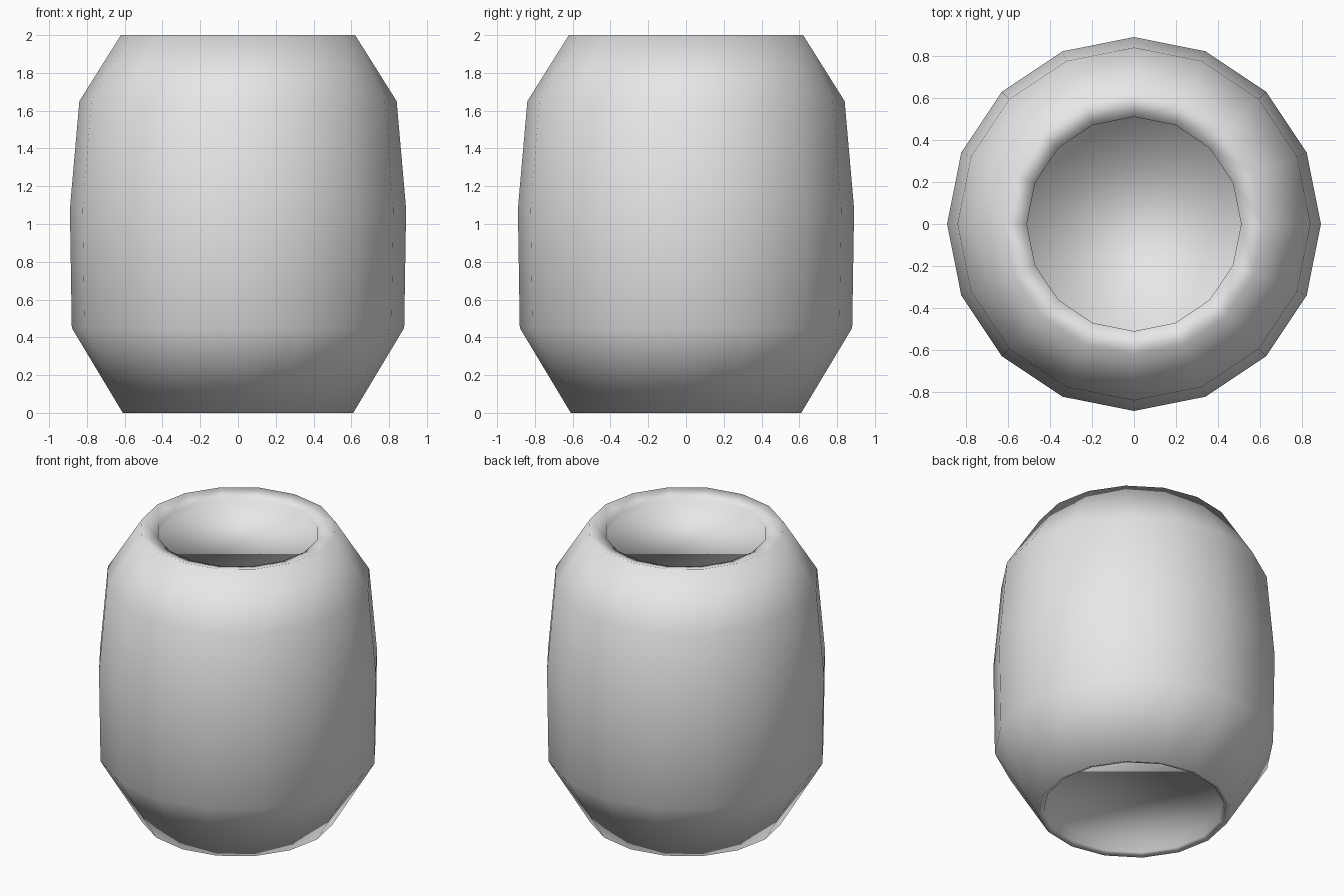
import bpy, bmesh, math

if "Cube" in bpy.data.objects:
    bpy.data.objects.remove(bpy.data.objects["Cube"])

SIDES = 16
# (radius, height) from the recessed bottom cap, up the outside, to the recessed top cap
PROFILE = [
    (0.56, 0.08), (0.57, 0.015), (0.61, 0.0),
    (0.88, 0.45), (0.89, 1.08), (0.84, 1.65),
    (0.62, 2.0), (0.51, 1.97), (0.51, 1.92),
]

bm = bmesh.new()

# Rings of the barrel
rings = []
for r, z in PROFILE:
    rings.append([bm.verts.new((r * math.cos(2 * math.pi * i / SIDES),
                                r * math.sin(2 * math.pi * i / SIDES), z))
                  for i in range(SIDES)])

# Walls, rims and recess sides
for low, high in zip(rings, rings[1:]):
    for i in range(SIDES):
        j = (i + 1) % SIDES
        bm.faces.new((low[i], low[j], high[j], high[i]))

# Recessed caps at both ends
bm.faces.new(list(reversed(rings[0])))
bm.faces.new(rings[-1])
for f in bm.faces:
    f.smooth = True

mesh = bpy.data.meshes.new("barrel_body")
bm.to_mesh(mesh)
bm.free()

grey = bpy.data.materials.new("light_grey")
grey.diffuse_color = (0.8, 0.8, 0.8, 1)
grey.use_nodes = True
grey.node_tree.nodes["Principled BSDF"].inputs["Base Color"].default_value = grey.diffuse_color
mesh.materials.append(grey)

body = bpy.data.objects.new("barrel_body", mesh)
bpy.context.collection.objects.link(body)
